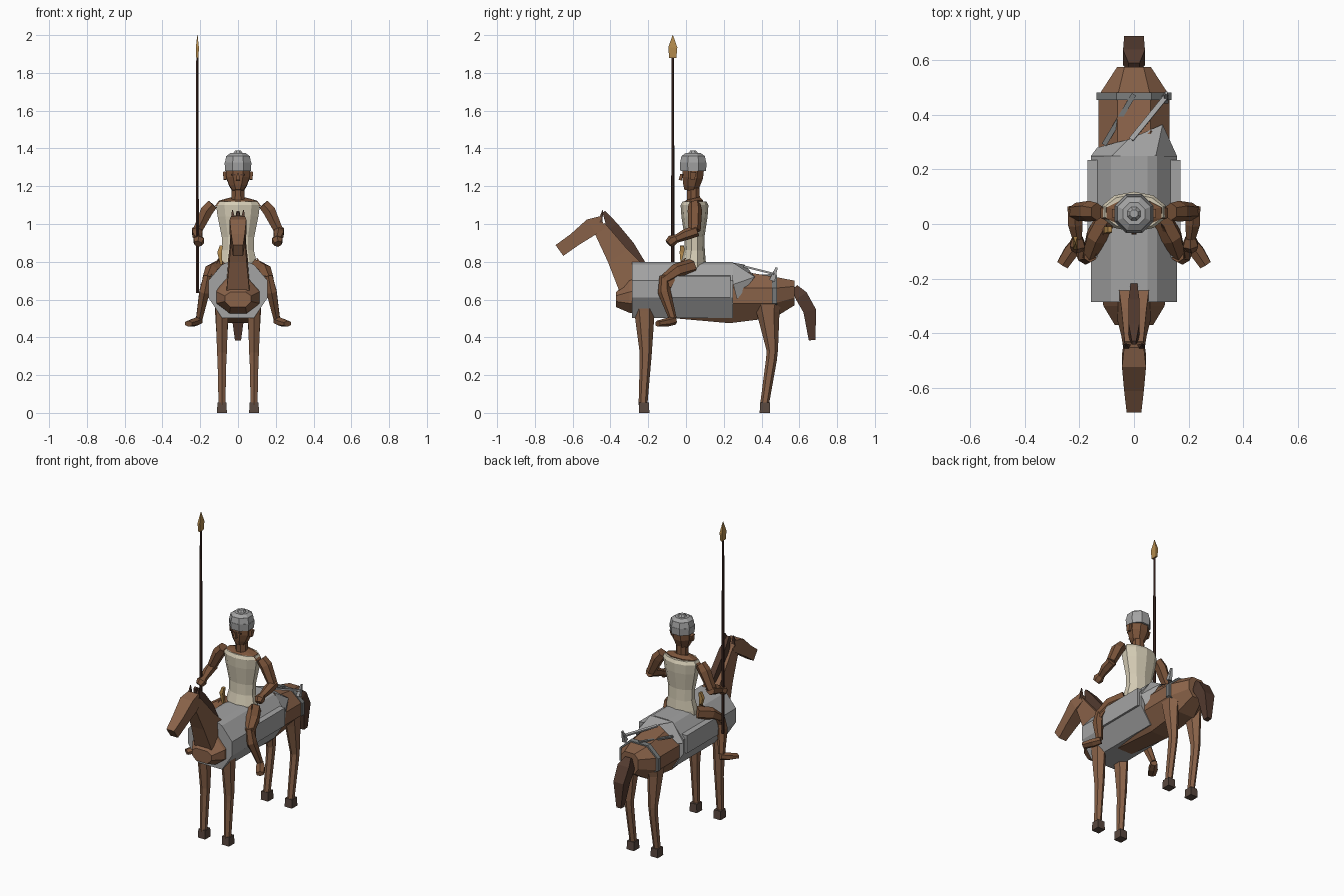
import bpy, bmesh, math
from mathutils import Vector


def material(name, rgb):
    m = bpy.data.materials.new(name)
    m.diffuse_color = (*rgb, 1)
    return m


COAT = material("coat_brown", (0.25, 0.122, 0.066))
SKIN = material("skin_brown", (0.20, 0.09, 0.043))
MANE = material("mane_dark_brown", (0.085, 0.042, 0.028))
HOOF = material("hoof_brown", (0.10, 0.065, 0.05))
GREY = material("cloth_grey", (0.37, 0.37, 0.37))
STRAP = material("strap_grey", (0.18, 0.19, 0.19))
CREAM = material("tunic_cream", (0.66, 0.60, 0.46))
GOLD = material("brass", (0.46, 0.26, 0.075))
WOOD = material("shaft_wood", (0.05, 0.022, 0.016))


def mesh(name, verts, faces, mat):
    bm = bmesh.new()
    vs = [bm.verts.new(v) for v in verts]
    for f in faces:
        bm.faces.new([vs[i] for i in f])
    bmesh.ops.recalc_face_normals(bm, faces=bm.faces)
    me = bpy.data.meshes.new(name)
    bm.to_mesh(me)
    bm.free()
    me.materials.append(mat)
    ob = bpy.data.objects.new(name, me)
    bpy.context.collection.objects.link(ob)
    return ob


def loft(name, rings, mat):
    """Skin equal-length rings and cap both ends."""
    n = len(rings[0])
    faces = [list(range(n)), list(range((len(rings) - 1) * n, len(rings) * n))]
    for r in range(len(rings) - 1):
        for i in range(n):
            j = (i + 1) % n
            faces.append([r * n + i, r * n + j, (r + 1) * n + j, (r + 1) * n + i])
    return mesh(name, [v for ring in rings for v in ring], faces, mat)


def tube(name, path, mat, n=4):
    """Path entries: (x, y, z, half width, half depth)."""
    pts = [Vector(p[:3]) for p in path]
    rings = []
    for k, p in enumerate(path):
        d = (pts[min(k + 1, len(pts) - 1)] - pts[max(k - 1, 0)]).normalized()
        ref = Vector((1, 0, 0)) if abs(d.x) < 0.85 else Vector((0, 1, 0))
        u = (ref - d * ref.dot(d)).normalized()
        v = d.cross(u)
        c = 1 / math.cos(math.pi / n)
        rings.append([pts[k] + u * p[3] * c * math.cos(a) + v * p[4] * c * math.sin(a)
                      for a in [(i + 0.5) * math.tau / n for i in range(n)]])
    return loft(name, rings, mat)


def section(y, w, tw, bw, zt, zh, zl, zb, grow=0):
    """Eight-sided body cross-section at a given y."""
    half = [(tw + grow * .5, zt + grow), (w + grow, zh), (w + grow, zl), (bw + grow * .5, zb - grow)]
    return [(x, y, z) for x, z in half] + [(-x, y, z) for x, z in reversed(half)]


# Horse body
loft("horse_body", [
    section(-.37, .07, .04, .04, .64, .62, .59, .56),
    section(-.30, .112, .05, .045, .71, .64, .58, .53),
    section(-.22, .125, .06, .05, .77, .66, .58, .515),
    section(.23, .13, .06, .06, .76, .66, .58, .475),
    section(.47, .13, .06, .06, .72, .66, .58, .505),
    section(.575, .062, .035, .035, .70, .67, .61, .57)], COAT)

# Neck, head, mane, ears and tail
tube("horse_neck", [(0, -.275, .70, .06, .095), (0, -.36, .83, .046, .062),
                    (0, -.46, .985, .034, .036)], COAT)
tube("horse_head", [(0, -.44, 1.01, .036, .034), (0, -.50, .985, .044, .046),
                    (0, -.59, .917, .036, .036), (0, -.67, .86, .027, .035)], COAT)
tube("mane", [(0, -.225, .79, .012, .012), (0, -.30, .88, .02, .03),
              (0, -.39, .985, .02, .032), (0, -.435, 1.065, .008, .008)], MANE)
tube("tail", [(0, .575, .665, .02, .018), (0, .61, .62, .04, .034),
              (0, .655, .54, .036, .034), (0, .668, .385, .016, .018)], MANE)

for s, side in ((-1, "right"), (1, "left")):
    tube("horse_ear_" + side, [(s * .024, -.455, 1.01, .014, .012),
                               (s * .03, -.44, 1.075, .002, .002)], MANE)
    # Horse legs and hooves
    x = s * .085
    tube("front_leg_" + side, [(x, -.225, .64, .038, .06), (x, -.22, .54, .033, .047),
                               (x, -.213, .32, .026, .028), (x, -.215, .27, .023, .026),
                               (x, -.228, .04, .018, .02)], COAT, 6)
    tube("rear_leg_" + side, [(x, .43, .64, .042, .08), (x, .435, .53, .036, .052),
                              (x, .457, .33, .024, .026), (x, .452, .28, .022, .025),
                              (x, .415, .04, .018, .02)], COAT, 6)
    for part, y in (("front", -.222), ("rear", .418)):
        tube(f"{part}_hoof_{side}", [(x, y, 0, .026, .028), (x, y, .055, .024, .026)], HOOF)

    # Saddle side panel
    loft("saddle_panel_" + side, [
        [(s * a, y, z) for a, z in ((.08, .73), (.17, .725), (.17, .61), (.08, .61))]
        for y in (-.12, .235)], GREY)

    # Rider arms
    tube("upper_arm_" + side, [(s * .135, .045, 1.105, .028, .028), (s * .165, .047, 1.07, .033, .033),
                               (s * .215, .045, .965, .024, .028)], SKIN, 6)
    tube("forearm_" + side, [(s * .217, .06, .965, .026, .026), (s * .215, 0, .945, .026, .026),
                             (s * .207, -.055, .92, .017, .018)], SKIN, 6)
    tube("hand_" + side, [(s * .207, -.05, .925, .018, .018), (s * .207, -.075, .912, .028, .026),
                          (s * .212, -.092, .895, .018, .02)], SKIN, 6)

    # Rider legs
    tube("thigh_" + side, [(s * .09, .03, .775, .04, .035), (s * .14, -.05, .75, .035, .035),
                           (s * .165, -.12, .70, .024, .024)], SKIN, 6)
    tube("shin_" + side, [(s * .16, -.115, .725, .022, .022), (s * .178, -.115, .64, .027, .03),
                          (s * .205, -.07, .50, .017, .018)], SKIN, 6)
    tube("foot_" + side, [(s * .203, -.06, .49, .018, .02), (s * .23, -.10, .48, .026, .02),
                          (s * .262, -.15, .472, .022, .014)], SKIN, 6)
    # Fringe over the thigh
    for i in range(3):
        tube(f"fringe_{side}_{i}", [(s * (.155 + .008 * i), -.10, .715 - .02 * i, .014, .014),
                                    (s * (.10 + .025 * i), -.0 - .015 * i, .82 - .03 * i, .001, .001)], SKIN, 3)
    tube("rider_ear_" + side, [(s * .068, .035, 1.235, .008, .010), (s * .07, .04, 1.275, .010, .016)], SKIN)

# Blanket around the barrel
half = [(.05, .80), (.085, .785), (.157, .70), (.157, .61), (.085, .503)]
ring = half + [(-x, z) for x, z in reversed(half)]
loft("blanket", [[(x, y, z) for x, z in ring] for y in (-.285, .25)], GREY)

# Blanket rear flap draping on the rump
mesh("blanket_flap", [(-.157, .25, .68), (-.08, .25, .795), (.08, .25, .795), (.157, .25, .68),
                      (.105, .365, .72), (-.02, .31, .785), (-.135, .28, .68), (.14, .27, .60)],
     [(0, 1, 5, 6), (1, 2, 4, 5), (2, 3, 4), (3, 7, 4)], GREY)

# Rump strap and diagonal straps
loft("rump_strap", [section(y, .13, .06, .06, zt, .66, .58, .56, .008)
                    for y, zt in ((.455, .722), (.482, .718))], STRAP)
for i, (a, b) in enumerate((((-.11, .29, .725), (0, .475, .73)), ((-.01, .31, .775), (.12, .47, .735)))):
    tube(f"diagonal_strap_{i}", [(*a, .009, .005), (*b, .009, .005)], STRAP if i == 0 else GREY)
tube("strap_knot", [(.115, .455, .70, .012, .015), (.118, .48, .77, .004, .006)], GREY)

# Rider torso
tube("tunic", [(0, .04, .72, .10, .065), (0, .04, .80, .098, .062), (0, .045, .86, .084, .052),
               (0, .045, .93, .086, .05), (0, .045, 1.04, .108, .066),
               (0, .045, 1.10, .116, .07), (0, .045, 1.12, .106, .06)], CREAM, 10)
tube("shoulders", [(0, .04, 1.095, .122, .045), (0, .04, 1.122, .10, .05),
                   (0, .037, 1.135, .05, .036)], SKIN, 8)
tube("rider_neck", [(0, .04, 1.12, .036, .034), (0, .038, 1.21, .033, .032)], SKIN, 8)
tube("rider_head", [(0, .022, 1.175, .028, .032), (0, .028, 1.20, .045, .043),
                    (0, .035, 1.245, .062, .055), (0, .038, 1.30, .064, .058)], SKIN, 8)
tube("nose", [(0, -.024, 1.265, .005, .006), (0, -.03, 1.232, .010, .009)], SKIN)
for s in (-1, 1):
    tube("eye", [(s * .024, -.017, 1.258, .010, .004), (s * .024, -.017, 1.266, .010, .004)], MANE)

# Helmet, stacked bands and a top button
for i, (z0, z1, r0, r1) in enumerate(((1.28, 1.325, .068, .071), (1.325, 1.36, .069, .062),
                                      (1.36, 1.376, .061, .04), (1.374, 1.39, .026, .014))):
    tube(f"helmet_band_{i}", [(0, .038, z0, r0, r0), (0, .038, z1, r1, r1)], GREY, 8)

# Spear and dagger
tube("spear_shaft", [(-.215, -.07, .635, .008, .008), (-.215, -.07, 1.885, .006, .006)], WOOD, 6)
tube("spear_tip", [(-.215, -.07, 1.88, .006, .019), (-.215, -.07, 1.935, .008, .024),
                   (-.215, -.07, 2.0, .001, .001)], GOLD)
tube("dagger", [(-.088, -.02, .785, .006, .008), (-.098, -.022, .85, .012, .012),
                (-.088, -.02, .885, .008, .01)], GOLD)
